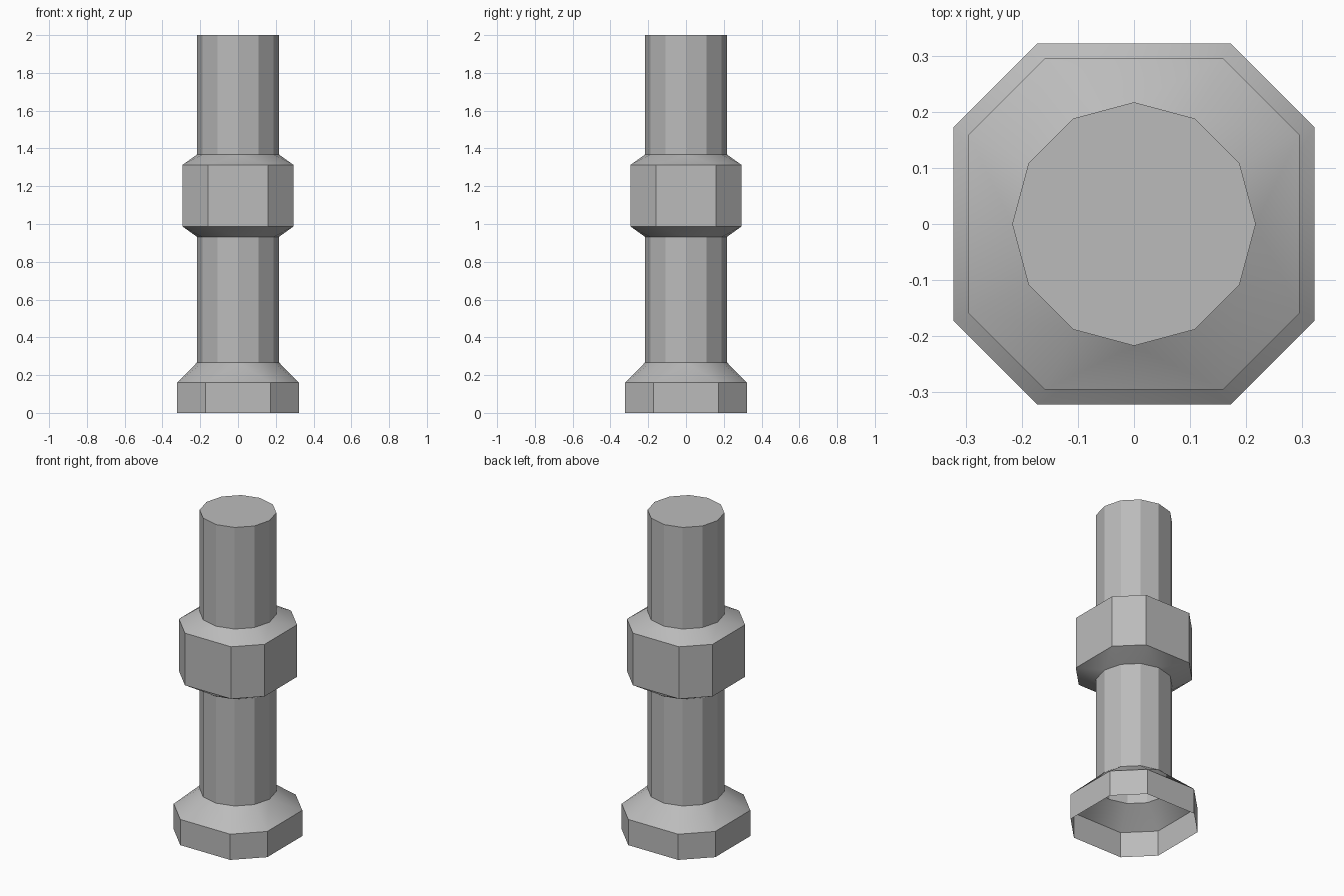
import bpy
import bmesh
from math import sin, cos, pi, radians

cube = bpy.data.objects.get("Cube")
if cube:
    bpy.data.objects.remove(cube)

# One plain grey for every part
grey = bpy.data.materials.new("grey metal")
grey.use_nodes = True
COLOUR = (0.5, 0.5, 0.5, 1)
grey.diffuse_color = COLOUR
grey.node_tree.nodes["Principled BSDF"].inputs["Base Color"].default_value = COLOUR

SHAFT_RADIUS = 0.217


def round_ring(z):
    """Twelve-sided ring, corners on the axes."""
    return [(SHAFT_RADIUS * cos(i * pi / 6), SHAFT_RADIUS * sin(i * pi / 6), z)
            for i in range(12)]


def wide_ring(half, side, z):
    """Eight corners in twelve slots; the axis slots stay empty."""
    ring = []
    for sx, sy in ((1, 1), (-1, 1), (-1, -1), (1, -1)):
        pair = [(sx * half, sy * side, z), (sx * side, sy * half, z)]
        ring += [None] + (pair if sx == sy else pair[::-1])
    return ring


def loft(name, rings, cap=False):
    """Skin neighbouring rings, fanning triangles where a slot is empty."""
    bm = bmesh.new()
    loops = [[bm.verts.new(p) if p else None for p in ring] for ring in rings]
    for low, high in zip(loops, loops[1:]):
        for i in range(12):
            j = (i + 1) % 12
            corners = [v for v in (low[i], low[j], high[j], high[i]) if v]
            if len(corners) > 2:
                bm.faces.new(corners)
        for i in range(0, 12, 3):
            a, b = i - 1, i + 1
            if low[i] is None or high[i] is None:
                if low[i]:
                    bm.faces.new((low[i], high[b], high[a]))
                elif high[i]:
                    bm.faces.new((low[a], low[b], high[i]))
                else:
                    bm.faces.new((low[a], low[b], high[b], high[a]))
    if cap:
        bm.faces.new(loops[-1])
    mesh = bpy.data.meshes.new(name)
    bm.to_mesh(mesh)
    bm.free()
    mesh.materials.append(grey)
    obj = bpy.data.objects.new(name, mesh)
    bpy.context.collection.objects.link(obj)
    bpy.ops.object.select_all(action="DESELECT")
    obj.select_set(True)
    bpy.context.view_layer.objects.active = obj
    bpy.ops.object.shade_smooth_by_angle(angle=radians(29))


# Flared foot, open underneath
loft("foot", [wide_ring(0.322, 0.172, 0), wide_ring(0.322, 0.172, 0.16),
              round_ring(0.267)])
# Hollow lower shaft
loft("lower_shaft", [round_ring(0.267), round_ring(0.932)])
# Collar with tapered shoulders
loft("collar", [round_ring(0.932), wide_ring(0.295, 0.159, 0.988),
                wide_ring(0.295, 0.159, 1.312), round_ring(1.368)])
# Capped upper shaft
loft("upper_shaft", [round_ring(1.368), round_ring(2)], cap=True)
